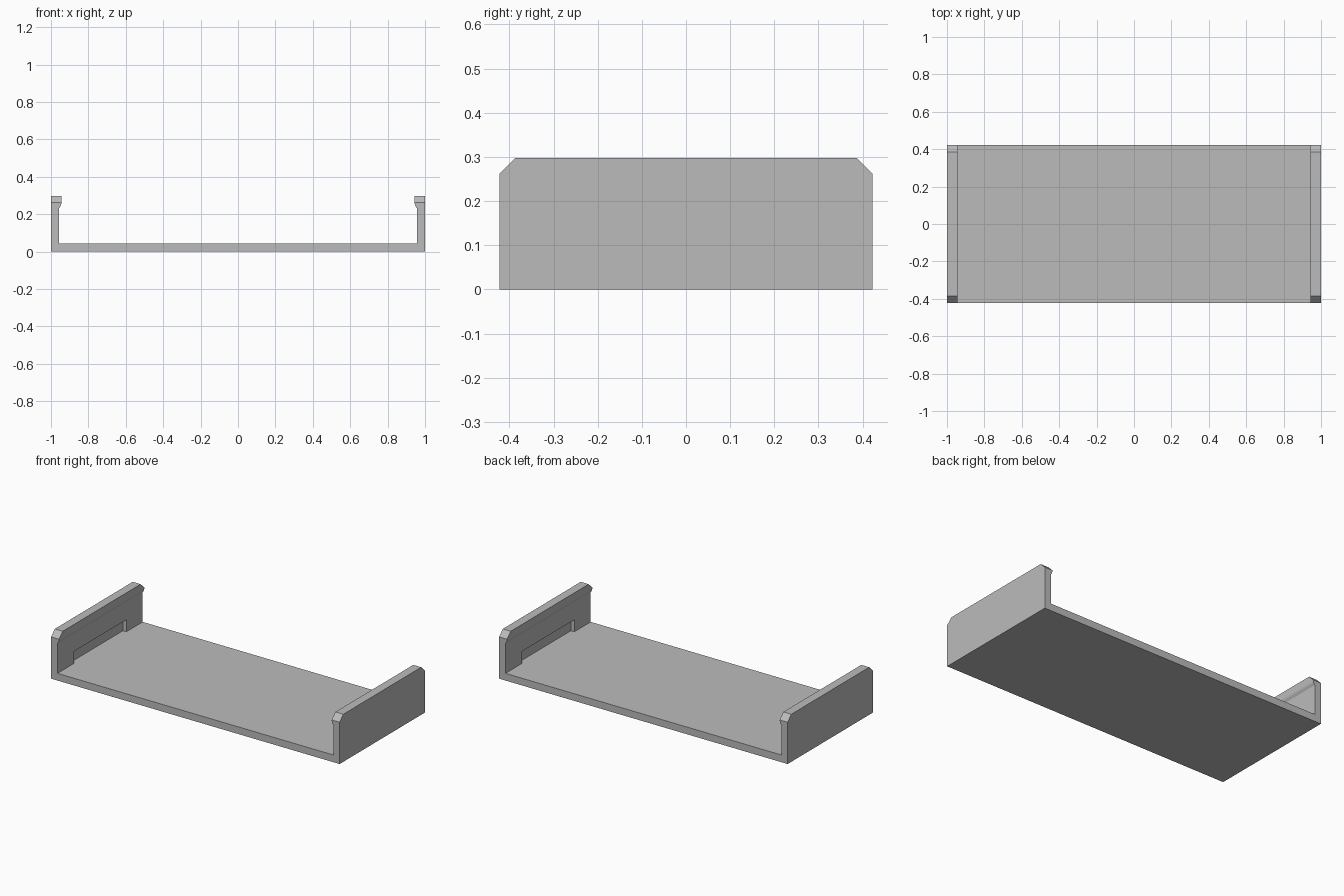
import bpy, bmesh
from mathutils import Vector

if "Cube" in bpy.data.objects:
    bpy.data.objects.remove(bpy.data.objects["Cube"], do_unlink=True)

DEPTH, HEIGHT, FLOOR = 0.422, 0.298, 0.045
CHAMFER = 0.036
WALL, LIP = 0.956, 0.945

grey = bpy.data.materials.new("plain grey")
grey.use_nodes = True
colour = (0.5, 0.5, 0.5, 1)
grey.diffuse_color = colour
grey.node_tree.nodes["Principled BSDF"].inputs["Base Color"].default_value = colour


def make_object(name, bm):
    bmesh.ops.recalc_face_normals(bm, faces=bm.faces)
    mesh = bpy.data.meshes.new(name)
    bm.to_mesh(mesh)
    bm.free()
    mesh.materials.append(grey)
    obj = bpy.data.objects.new(name, mesh)
    bpy.context.collection.objects.link(obj)
    return obj


# Tray: one half of the channel profile with a snap lip, mirrored and extruded
half = [(1, 0), (1, HEIGHT), (LIP, HEIGHT), (LIP, 0.255),
        (0.948, 0.245), (WALL, 0.232), (WALL, FLOOR)]
profile = half + [(-x, z) for x, z in reversed(half)]
bm = bmesh.new()
face = bm.faces.new([bm.verts.new((x, -DEPTH, z)) for x, z in profile])
result = bmesh.ops.extrude_face_region(bm, geom=[face])
moved = [v for v in result["geom"] if isinstance(v, bmesh.types.BMVert)]
bmesh.ops.translate(bm, verts=moved, vec=(0, 2 * DEPTH, 0))

# Chamfered upper corners of both side walls
for side in (-1, 1):
    bmesh.ops.bisect_plane(
        bm, geom=bm.verts[:] + bm.edges[:] + bm.faces[:],
        plane_co=(0, side * DEPTH, HEIGHT - CHAMFER),
        plane_no=Vector((0, side, 1)).normalized(), clear_outer=True)
    bmesh.ops.holes_fill(bm, edges=[e for e in bm.edges if e.is_boundary], sides=0)
tray = make_object("tray", bm)

# Shallow slots in the inner wall faces, level with the floor
for side, label in ((1, "left"), (-1, "right")):
    bm = bmesh.new()
    bmesh.ops.create_cube(bm, size=1)
    bmesh.ops.scale(bm, verts=bm.verts, vec=(0.07, 0.52, 0.075))
    bmesh.ops.translate(bm, verts=bm.verts,
                        vec=(side * 0.945, 0, FLOOR + 0.0375))
    cutter = make_object(label + "_slot_cutter", bm)
    cutter.hide_render = True
    cutter.hide_set(True)
    cutter.display_type = 'WIRE'
    cut = tray.modifiers.new(label + " slot", 'BOOLEAN')
    cut.operation = 'DIFFERENCE'
    cut.solver = 'EXACT'
    cut.object = cutter
